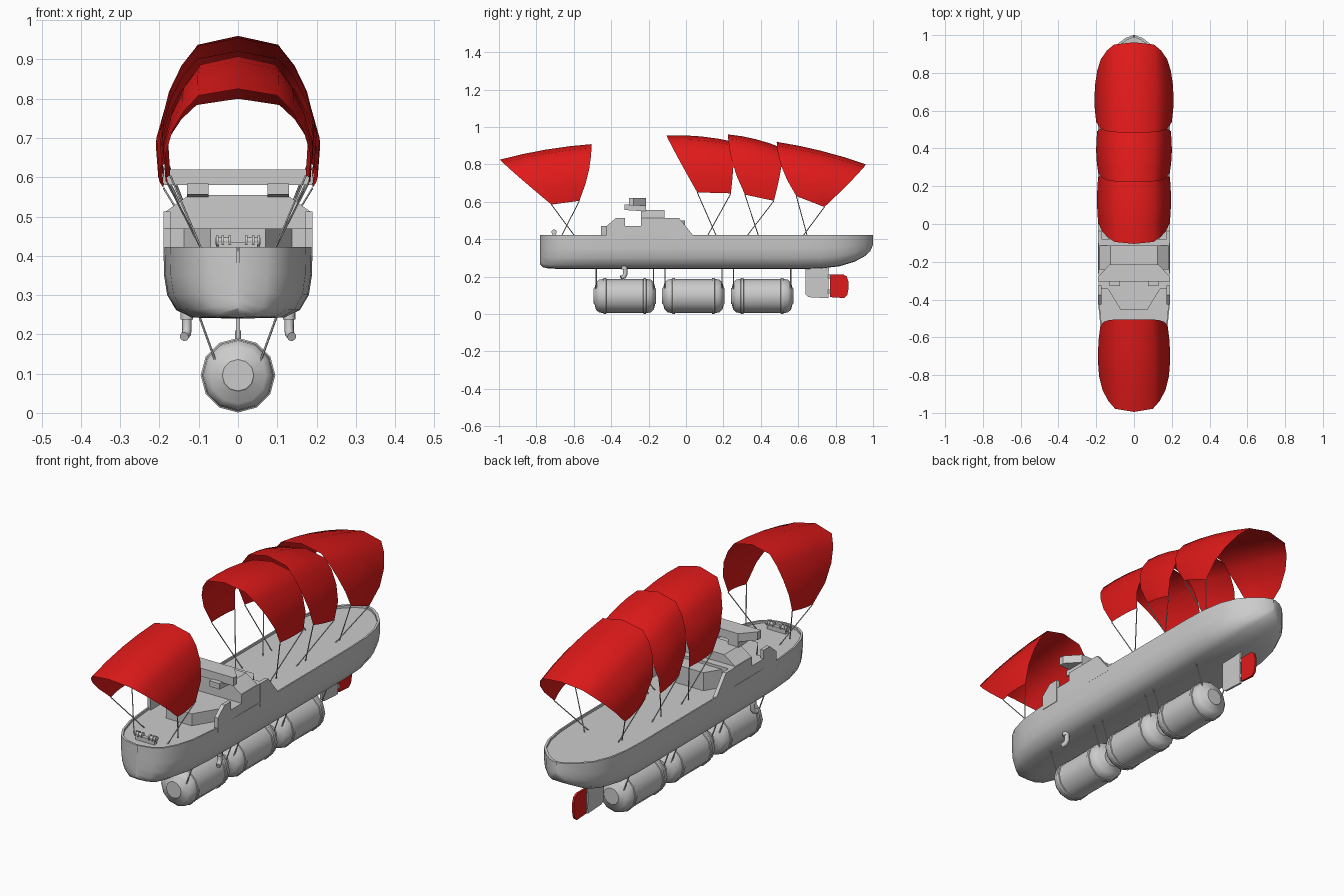
import bpy, bmesh, math
from mathutils import Vector

if "Cube" in bpy.data.objects:
    bpy.data.objects.remove(bpy.data.objects["Cube"])

red = bpy.data.materials.new("red_canvas")
red.diffuse_color = (0.75, 0.01, 0.01, 1)
red.use_nodes = True
red.node_tree.nodes["Principled BSDF"].inputs["Base Color"].default_value = red.diffuse_color


def make(name, verts, faces, mat=None, angle=None, closed=True):
    me = bpy.data.meshes.new(name)
    me.from_pydata(verts, [], faces)
    bm = bmesh.new()
    bm.from_mesh(me)
    bmesh.ops.remove_doubles(bm, verts=bm.verts, dist=1e-5)
    if closed:
        bmesh.ops.recalc_face_normals(bm, faces=bm.faces)
    bm.to_mesh(me)
    bm.free()
    if mat:
        me.materials.append(mat)
    if angle:
        me.shade_smooth()
        me.set_sharp_from_angle(angle=math.radians(angle))
    ob = bpy.data.objects.new(name, me)
    bpy.context.collection.objects.link(ob)
    return ob


def loft(name, rings, closed=True, mat=None, angle=40):
    n = len(rings[0])
    verts = [v for r in rings for v in r]
    faces = []
    for i in range(len(rings) - 1):
        for j in range(n if closed else n - 1):
            k = (j + 1) % n
            faces.append((i * n + j, i * n + k, (i + 1) * n + k, (i + 1) * n + j))
    if closed:
        faces += [tuple(range(n)), tuple(range(len(verts) - n, len(verts)))]
    return make(name, verts, faces, mat, angle, closed)


def prism(name, pts, axis, lo, hi, mat=None):
    place = {'x': lambda a, b, h: (h, a, b), 'y': lambda a, b, h: (a, h, b),
             'z': lambda a, b, h: (a, b, h)}[axis]
    return loft(name, [[place(a, b, h) for a, b in pts] for h in (lo, hi)],
                mat=mat, angle=None)


def sym(half):
    # mirror an open half outline across x = 0
    return half + [(-x, y) for x, y in reversed(half)]


def rod(name, a, b, r, n=6):
    a, b = Vector(a), Vector(b)
    d = (b - a).normalized()
    u = d.orthogonal().normalized()
    w = d.cross(u)
    circle = [r * (u * math.cos(t) + w * math.sin(t))
              for t in (2 * math.pi * i / n for i in range(n))]
    return loft(name, [[p + c for c in circle] for p in (a, b)], angle=50)


# hull: lofted cross-sections (y, half width, keel height)
TOP = 0.423
stations = [(-.78, .003, .265), (-.765, .075, .25), (-.735, .115, .243), (-.68, .147, .241),
            (-.59, .173, .24), (-.45, .187, .24), (-.2, .19, .24), (.6, .19, .24),
            (.72, .185, .243), (.82, .168, .255), (.9, .135, .279), (.955, .085, .308),
            (.985, .045, .335), (1.0, .003, .37)]
section = [(1, 1), (.99, .6), (.95, .33), (.83, .12), (.63, .015), (0, 0)]
rings = []
for y, w, keel in stations:
    half = [(w * a, y, keel + (TOP - keel) * b) for a, b in section]
    ring = half + [(-a, b, c) for a, b, c in reversed(half[:-1])]
    wi, yi = max(w - .007, .001), y * .988
    ring += [(-wi, yi, TOP), (-wi, yi, .412), (wi, yi, .412), (wi, yi, TOP)]
    rings.append(ring)
loft("hull", rings, angle=38)

# superstructure: stepped full-width house, upper house, front and rear bays
prism("deckhouse", [(-.345, .40), (-.345, .47), (-.24, .47), (-.24, .513),
                    (-.08, .513), (-.08, .40)], 'x', -.188, .188)
prism("upper_house", sym([(.188, .51), (.125, .555)]), 'y', -.24, -.115)
prism("front_bay", sym([(.14, -.34), (.07, -.455)]), 'z', .40, .47)
prism("rear_bay", sym([(.14, -.085), (.09, -.005)]), 'z', .40, .50)
for s in (-1, 1):
    lo, hi = sorted((s * .19, s * .172))
    prism("front_side_wall", [(-.425, .40), (-.425, .47), (-.375, .513), (-.326, .513),
                              (-.326, .40)], 'x', lo, hi)
    prism("rear_side_wall", [(-.1, .40), (-.1, .513), (-.037, .513), (.04, .418),
                             (.04, .40)], 'x', lo, hi)
    lo, hi = sorted((s * .075, s * .13))
    prism("bridge_support", [(-.328, .556), (-.328, .584), (-.215, .584), (-.215, .55),
                             (-.24, .55)], 'x', lo, hi)
prism("bridge_wing", sym([(.19, -.305), (.19, -.28), (.13, -.215)]), 'z', .58, .62)

# bow winch: two drums with end discs
for s in (-1, 1):
    rod("winch_drum", (s * .018, -.705, .438), (s * .057, -.705, .438), .009, 10)
    for x in (.018, .036, .05):
        rod("winch_disc", (s * x, -.705, .438), (s * (x + .006), -.705, .438), .014, 10)
prism("winch_base", sym([(.05, -.715), (.05, -.695)]), 'z', .41, .434)

# three tanks slung under the hull
half = [(.167, 0), (.167, .04), (.162, .044), (.155, .072), (.138, .088), (.115, .091),
        (.113, .095), (.1, .095), (.098, .091)]
profile = [(-y, r) for y, r in half] + [(y, r) for y, r in reversed(half)]
for cy in (-.327, .04, .407):
    rings = [[(max(r, 1e-6) * math.sin(math.pi * i / 6), cy + y,
               .096 + max(r, 1e-6) * math.cos(math.pi * i / 6)) for i in range(12)]
             for y, r in profile]
    loft("tank", rings, angle=40)
    for s in (-1, 1):
        for dy in (-.153, .153):
            rod("tank_strut", (s * .1, cy + dy, .25), (s * .05, cy + dy, .112), .003)

# exhaust pipes below the hull
for s in (-1, 1):
    rod("pipe_collar", (s * .13, -.33, .262), (s * .13, -.33, .238), .016, 10)
    path = [(s * .13, -.325, .25), (s * .13, -.325, .212),
            (s * .132, -.332, .2), (s * .137, -.348, .194)]
    cu = bpy.data.curves.new("exhaust_pipe", 'CURVE')
    cu.dimensions = '3D'
    cu.bevel_depth, cu.bevel_resolution, cu.use_fill_caps = .012, 2, True
    sp = cu.splines.new('POLY')
    sp.points.add(3)
    for p, co in zip(sp.points, path):
        p.co = (*co, 1)
    bpy.context.collection.objects.link(bpy.data.objects.new("exhaust_pipe", cu))

# rudder: fixed grey fin and red blade
prism("rudder_fin", [(.638, .25), (.638, .105), (.655, .09), (.762, .084), (.762, .215),
                     (.765, .25)], 'x', -.005, .005)
prism("rudder_blade", [(.77, .09), (.845, .085), (.862, .1), (.868, .13), (.868, .175),
                       (.86, .2), (.84, .212), (.77, .212)], 'x', -.005, .005, red)
for z in (.11, .19):
    rod("rudder_hinge", (0, .766, z), (0, .766, z + .02), .008, 8)


# sails: each edge = ridge (y, z), foot (y, z), foot half width, curve power
ARCH = [(0, 0), (.54, .07), (.74, .23), (.9, .44), (1, .7), (.97, 1)]
STEPS = 4


def edge_point(e, a, d):
    (ry, rz), (fy, fz), w, p = e
    return Vector((a * w, ry + (fy - ry) * d ** p, rz + (fz - rz) * d))


def sail(front, back, bulge_x, ropes):
    rings = []
    for i in range(STEPS + 1):
        t = i / STEPS
        b = 4 * t * (1 - t)
        half = []
        for a, d in ARCH:
            v = edge_point(front, a, d).lerp(edge_point(back, a, d), t)
            v.x *= 1 + bulge_x * b
            v.z += .012 * b * (1 - d)
            half.append(tuple(v))
        rings.append([(-x, y, z) for x, y, z in reversed(half[1:])] + half)
    loft("sail", rings, closed=False, mat=red, angle=60)
    for e, y in zip((front, back), ropes):
        x, fy, fz = edge_point(e, *ARCH[-1])
        for s in (-1, 1):
            rod("rope", (s * x, fy, fz), (s * .09, y, .41), .0025, 5)


sail(((-.995, .825), (-.72, .585), .185, 1.05), ((-.505, .908), (-.57, .605), .178, 2), .05,
     (-.59, -.67))
sail(((-.105, .955), (.06, .65), .19, 1.05), ((.26, .92), (.24, .645), .19, 1.5), .03,
     (.165, .11))
sail(((.225, .96), (.315, .638), .19, 1.8), ((.52, .885), (.47, .605), .195, 1.5), .04,
     (.39, .32))
sail(((.485, .92), (.59, .63), .2, 1.8), ((.962, .80), (.74, .572), .195, 1.1), .06,
     (.65, .62))
